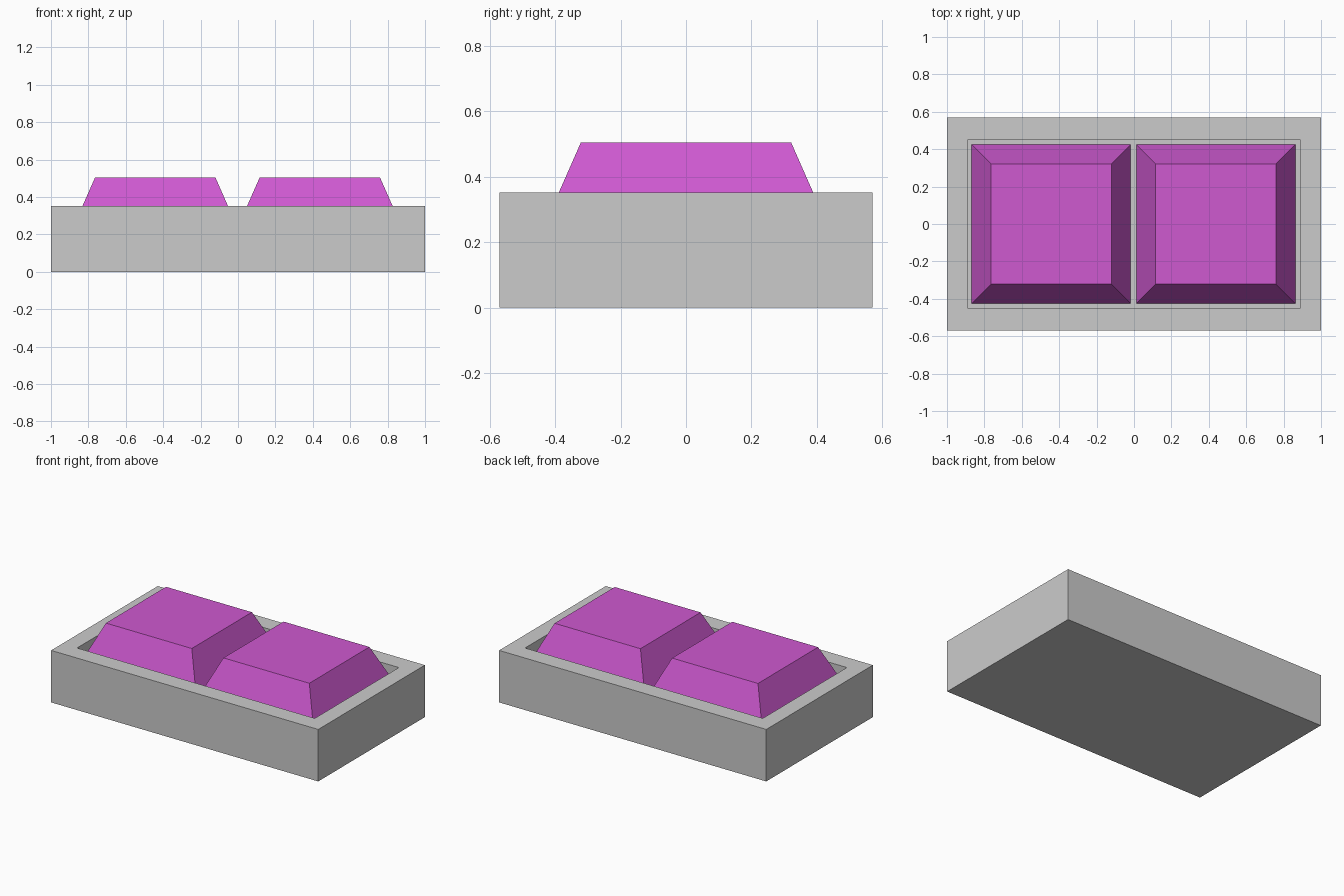
import bpy
import bmesh
from mathutils import Vector

if "Cube" in bpy.data.objects:
    bpy.data.objects.remove(bpy.data.objects["Cube"])

TRAY_TOP, FLOOR, KEY_TOP = 0.352, 0.27, 0.505

purple = bpy.data.materials.new("purple_plastic")
purple.diffuse_color = (0.62, 0.1, 0.63, 1)
purple.use_nodes = True
purple.node_tree.nodes["Principled BSDF"].inputs["Base Color"].default_value = purple.diffuse_color


def make_object(name, bm, material=None):
    bmesh.ops.recalc_face_normals(bm, faces=bm.faces)
    mesh = bpy.data.meshes.new(name)
    bm.to_mesh(mesh)
    bm.free()
    obj = bpy.data.objects.new(name, mesh)
    bpy.context.collection.objects.link(obj)
    if material:
        mesh.materials.append(material)
    return obj


def box(size, centre):
    bm = bmesh.new()
    bmesh.ops.create_cube(bm, size=1)
    bmesh.ops.scale(bm, vec=Vector(size), verts=bm.verts)
    bmesh.ops.translate(bm, vec=Vector(centre), verts=bm.verts)
    return bm


# Tray: a block whose top is inset and pushed down into a shallow recess
bm = box((2, 1.14, TRAY_TOP), (0, 0, TRAY_TOP / 2))
top = max(bm.faces, key=lambda f: f.calc_center_median().z)
bmesh.ops.inset_individual(bm, faces=[top], thickness=0.11)
for v in top.verts:
    v.co.x = 0.89 if v.co.x > 0 else -0.89
    v.co.y = 0.45 if v.co.y > 0 else -0.45
well = bmesh.ops.extrude_discrete_faces(bm, faces=[top])["faces"][0]
bmesh.ops.translate(bm, vec=(0, 0, FLOOR - TRAY_TOP), verts=well.verts)
make_object("tray", bm)

# Two tapered keys sitting on the recess floor
for name, x in (("left_key", -0.4425), ("right_key", 0.4375)):
    bm = box((0.85, 0.85, KEY_TOP - FLOOR), (0, 0, (KEY_TOP + FLOOR) / 2))
    for v in bm.verts:
        if v.co.z > (KEY_TOP + FLOOR) / 2:
            v.co.x *= 0.643 / 0.85
            v.co.y *= 0.643 / 0.85
        v.co.x += x
    make_object(name, bm, purple)
